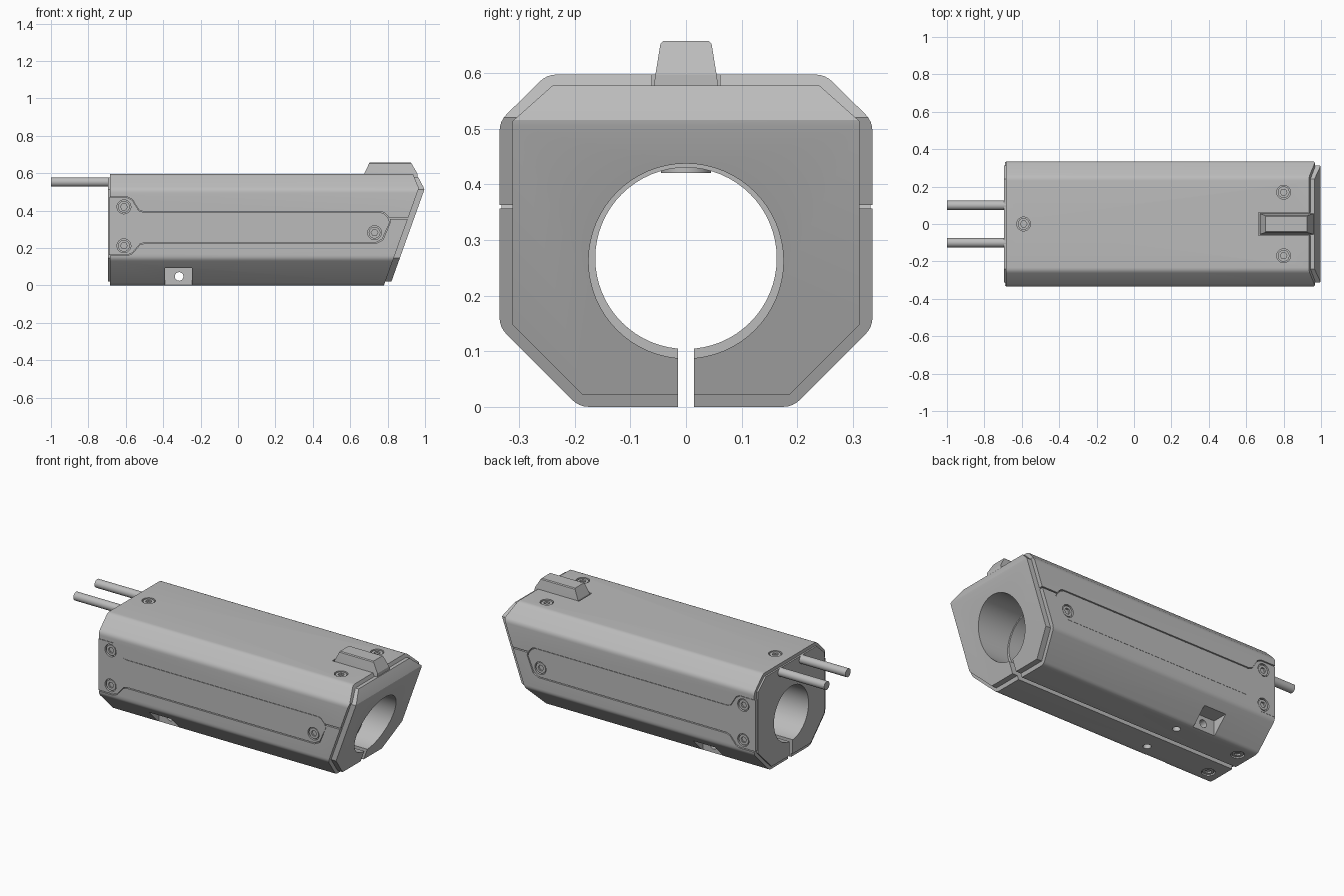
import bpy, bmesh, math
from mathutils import Vector

if "Cube" in bpy.data.objects:
    bpy.data.objects.remove(bpy.data.objects["Cube"], do_unlink=True)

grey = bpy.data.materials.new("satin_grey")
grey.use_nodes = True
COLOR = (0.5, 0.5, 0.5, 1)
grey.diffuse_color = COLOR
for node in grey.node_tree.nodes:
    if node.type == 'BSDF_PRINCIPLED':
        node.inputs["Base Color"].default_value = COLOR

PLACE = {
    'x': lambda a, b, d: (d, a, b),
    'y': lambda a, b, d: (a, d, b),
    'z': lambda a, b, d: (a, b, d),
}


def prism(name, pts, axis, lo, hi):
    """Extrude a closed profile along an axis."""
    bm = bmesh.new()
    base = bm.faces.new([bm.verts.new(PLACE[axis](a, b, lo)) for a, b in pts])
    ext = bmesh.ops.extrude_face_region(bm, geom=[base])
    verts = [v for v in ext["geom"] if isinstance(v, bmesh.types.BMVert)]
    bmesh.ops.translate(bm, verts=verts, vec=PLACE[axis](0, 0, hi - lo))
    bmesh.ops.recalc_face_normals(bm, faces=bm.faces)
    mesh = bpy.data.meshes.new(name)
    bm.to_mesh(mesh)
    bm.free()
    mesh.materials.append(grey)
    ob = bpy.data.objects.new(name, mesh)
    bpy.context.collection.objects.link(ob)
    return ob


def circle(a, b, r, n=40):
    return [(a + r * math.cos(2 * math.pi * i / n),
             b + r * math.sin(2 * math.pi * i / n)) for i in range(n)]


def rect(a0, a1, b0, b1):
    return [(a0, b0), (a1, b0), (a1, b1), (a0, b1)]


def rounded(pts, r, n=4):
    """Replace every corner with a short curve."""
    out = []
    for i, p in enumerate(pts):
        p = Vector(p)
        a = p + (Vector(pts[i - 1]) - p).normalized() * r
        b = p + (Vector(pts[(i + 1) % len(pts)]) - p).normalized() * r
        for k in range(n + 1):
            t = k / n
            out.append(tuple(a * (1 - t) ** 2 + p * 2 * t * (1 - t) + b * t * t))
    return out


def mirrored(half):
    """Complete a profile given its +y half, bottom to top."""
    return half + [(-y, z) for y, z in reversed(half)]


def boolean(ob, cutters, mode='DIFFERENCE'):
    for c in cutters:
        c.hide_render = True
        mod = ob.modifiers.new("cut", 'BOOLEAN')
        mod.operation = mode
        mod.solver = 'EXACT'
        mod.object = c
    bpy.context.view_layer.update()
    graph = bpy.context.evaluated_depsgraph_get()
    mesh = bpy.data.meshes.new_from_object(ob.evaluated_get(graph))
    ob.modifiers.clear()
    ob.data = mesh


outer = rounded(mirrored([(0.192, 0), (0.335, 0.143), (0.335, 0.513), (0.25, 0.597)]), 0.018)
inner = mirrored([(0.185, 0.021), (0.312, 0.148), (0.312, 0.513), (0.24, 0.577)])
helpers = []


def cutter(*args):
    ob = prism("cutter", *args)
    helpers.append(ob)
    return ob


# Main block, slanted nose and outer shell
body = prism("body", inner, 'x', -0.695, 1.1)
shell = prism("shell", outer, 'x', -0.685, 1.1)
nose_cut = cutter([(0.777, -0.1), (0.994, 0.505), (0.996, 0.515), (0.992, 0.525),
                   (0.90, 0.7), (1.5, 0.7), (1.5, -0.1)], 'y', -1, 1)
shell_cut = cutter([(0.744, -0.1), (0.967, 0.52), (0.892, 0.7), (1.5, 0.7), (1.5, -0.1)], 'y', -1, 1)
hollow = cutter(inner, 'x', -1, 1.5)

# Bore, lower slit, clamp notches and small holes
bore = cutter(circle(0, 0.267, 0.163, 64), 'x', -1, 1.5)
mouth = cutter(circle(0, 0.262, 0.175, 64), 'x', 0.72, 1.5)
slit = cutter(rect(-0.014, 0.014, -0.1, 0.2), 'x', -1, 1.5)
notches = [cutter(rect(-0.39, -0.245, -0.1, 0.092), 'y', *span)
           for span in ((0.19, 0.5), (-0.5, -0.19))]
clamp_hole = cutter(circle(-0.315, 0.048, 0.023), 'y', -1, 1)
drain_holes = [cutter(circle(-0.19, y, 0.022), 'z', -0.1, 0.22) for y in (-0.12, 0.12)]
common = [slit, *notches, clamp_hole, *drain_holes]
boolean(body, [nose_cut, bore, mouth, *common])

# Side panels set into windows in the shell
panel_shape = [(-0.70, 0.16), (-0.59, 0.16), (-0.565, 0.17), (-0.525, 0.217), (-0.50, 0.225),
               (0.74, 0.225), (0.775, 0.243), (0.815, 0.34), (0.81, 0.36),
               (0.785, 0.388), (0.765, 0.395), (-0.505, 0.395), (-0.53, 0.403),
               (-0.565, 0.46), (-0.59, 0.473), (-0.70, 0.473)]
mid = Vector((0.06, 0.31))
inset_shape = []
for p in panel_shape:
    x, z = p
    inset_shape.append((max(x, -0.69) - 0.004 * (1 if x > 0.7 else 0),
                        z + math.copysign(0.004, mid.y - z)))
windows = [cutter(panel_shape, 'y', *s) for s in ((0.25, 0.5), (-0.5, -0.25))]
seam = cutter(rect(0.80, 1.1, 0.356, 0.363), 'y', -1, 1)
lever_slot = cutter(rect(-0.061, 0.061, 0.57, 0.8), 'x', 0.665, 1.2)
boolean(shell, [hollow, shell_cut, *windows, seam, lever_slot, *common])
left_panel = prism("left_panel", inset_shape, 'y', 0.305, 0.331)
right_panel = prism("right_panel", inset_shape, 'y', -0.331, -0.305)

finished = [body, shell, left_panel, right_panel]


def screw(name, target, axis, side, a, b, surface):
    """Sunken round head with a hexagonal socket."""
    def span(d0, d1):
        return sorted((side * (surface + d0), side * (surface + d1)))
    recess = cutter(circle(a, b, 0.037), axis, *span(-0.014, 0.03))
    boolean(target, [recess])
    head = prism(name, circle(a, b, 0.031), axis, *span(-0.022, -0.004))
    socket = cutter(circle(a, b, 0.018, 6), axis, *span(-0.014, 0.03))
    boolean(head, [socket])
    finished.append(head)


for x, y in ((-0.59, 0), (0.8, 0.17), (0.8, -0.17)):
    screw("top_screw", shell, 'z', 1, x, y, 0.597)
for y in (-0.12, 0.12):
    screw("bottom_screw", shell, 'z', -1, -0.61, y, 0)
for side, panel in ((1, left_panel), (-1, right_panel)):
    for x, z in ((-0.61, 0.42), (-0.61, 0.212), (0.73, 0.282)):
        screw("side_screw", panel, 'y', side, x, z, 0.331)

# Tapered lever on top
lever = prism("lever", [(0.675, 0.57), (0.675, 0.597), (0.703, 0.657), (0.925, 0.657),
                        (0.96, 0.597), (0.96, 0.57)], 'y', -0.1, 0.1)
taper = cutter([(-0.058, 0.56), (0.058, 0.56), (0.056, 0.59), (0.046, 0.652), (0.041, 0.657),
                (-0.041, 0.657), (-0.046, 0.652), (-0.056, 0.59)], 'x', 0.5, 1.2)
boolean(lever, [taper], 'INTERSECT')
finished.append(lever)

# Rear rods and the pad inside the bore
for name, y in (("left_rod", 0.10), ("right_rod", -0.10)):
    finished.append(prism(name, circle(y, 0.553, 0.025), 'x', -1, -0.65))
finished.append(prism("bore_pad", circle(0.62, 0, 0.045), 'z', 0.42, 0.46))

for ob in helpers:
    bpy.data.objects.remove(ob, do_unlink=True)

for ob in bpy.context.view_layer.objects:
    ob.select_set(ob in finished)
bpy.context.view_layer.objects.active = body
bpy.ops.object.shade_smooth_by_angle(angle=math.radians(25))
